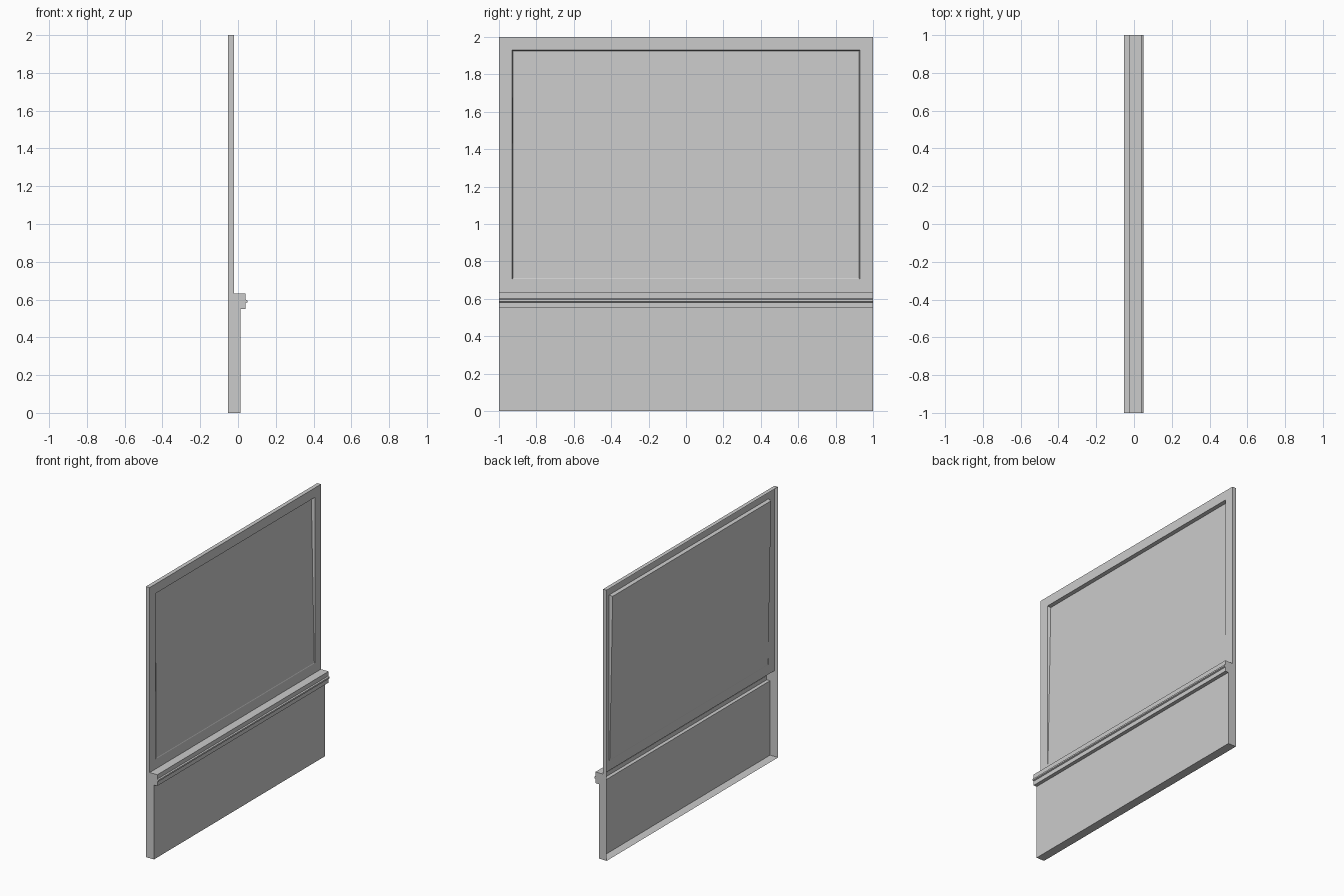
import bpy, bmesh

if "Cube" in bpy.data.objects:
    bpy.data.objects.remove(bpy.data.objects["Cube"])

BACK, UPPER, LOWER, RAIL, BEAD = -0.052, -0.022, 0.013, 0.04, 0.049
RAIL_TOP, RAIL_BOTTOM = 0.633, 0.55

def make_object(name, faces):
    """Build an object from lists of face corners, welding shared points."""
    bm = bmesh.new()
    for corners in faces:
        bm.faces.new([bm.verts.new(c) for c in corners])
    bmesh.ops.remove_doubles(bm, verts=bm.verts, dist=1e-5)
    mesh = bpy.data.meshes.new(name)
    bm.to_mesh(mesh)
    bm.free()
    obj = bpy.data.objects.new(name, mesh)
    bpy.context.collection.objects.link(obj)
    return obj

def shell(name, profile):
    """Open-backed strip: (x, z) profile from bottom up, swept along y and capped at both ends."""
    faces = [[(a[0], -1, a[1]), (a[0], 1, a[1]), (b[0], 1, b[1]), (b[0], -1, b[1])]
             for a, b in zip(profile, profile[1:])]
    faces.append([(x, -1, z) for x, z in profile])
    faces.append([(x, 1, z) for x, z in reversed(profile)])
    return make_object(name, faces)

def bridge(outer, inner):
    return [[outer[i], outer[(i + 1) % 4], inner[(i + 1) % 4], inner[i]] for i in range(4)]

def rect(y, z0, z1, x0, x1):
    """Rectangle facing +x; x0 is the depth at the bottom and x1 at the top."""
    return [(x0, -y, z0), (x0, y, z0), (x1, y, z1), (x1, -y, z1)]

# Lower wall and the projecting rail with its bead
shell("lower_wall_and_rail", [
    (BACK, 0), (LOWER, 0), (LOWER, RAIL_BOTTOM), (RAIL, RAIL_BOTTOM),
    (RAIL, 0.581), (BEAD, 0.585), (BEAD, 0.596), (RAIL, 0.601),
    (RAIL, RAIL_TOP), (UPPER, RAIL_TOP)] + [(BACK, RAIL_TOP)])
# Remove the hidden divider above the rail so the back stays open
low = bpy.data.objects["lower_wall_and_rail"]
bm = bmesh.new()
bm.from_mesh(low.data)
divider = [f for f in bm.faces
           if all(abs(v.co.z - RAIL_TOP) < 1e-4 and v.co.x < UPPER + 1e-4 for v in f.verts)]
bmesh.ops.delete(bm, geom=divider, context='FACES')
bm.to_mesh(low.data)
bm.free()

# Upper wall: frame around a recess that deepens towards the top
edge = rect(1, RAIL_TOP, 2, UPPER, UPPER)
opening = rect(0.93, 0.705, 1.93, UPPER, UPPER)
floor = rect(0.925, 0.71, 1.925, UPPER - 0.002, UPPER - 0.026)
make_object("upper_panel", bridge(edge, opening) + bridge(opening, floor) + [floor])

# Side and top returns of the upper wall
back = rect(1, RAIL_TOP, 2, BACK, BACK)
make_object("upper_returns", bridge(back, edge)[1:])
